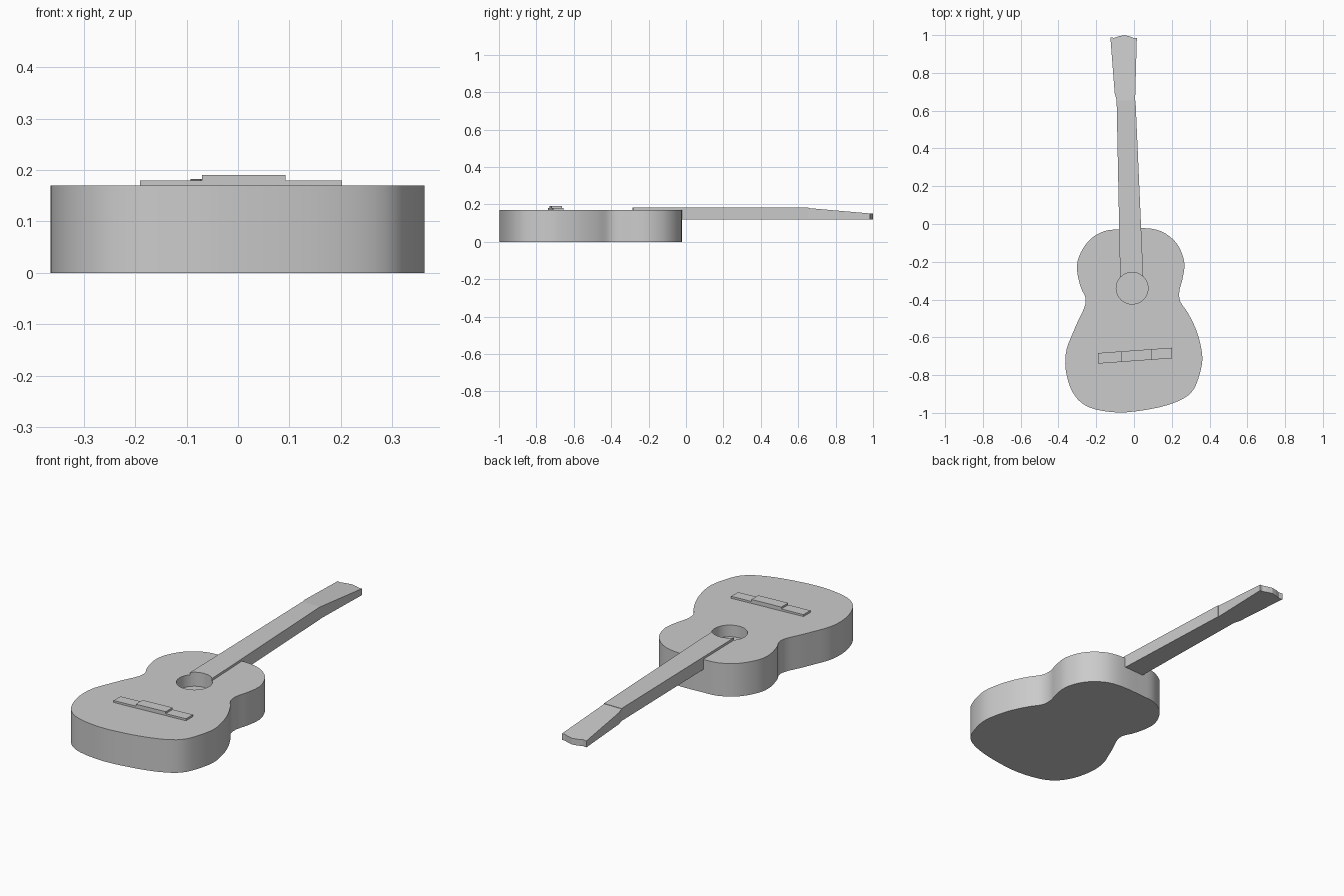
import bpy, bmesh, math
from mathutils import Vector

cube = bpy.data.objects.get("Cube")
if cube:
    bpy.data.objects.remove(cube, do_unlink=True)

GREY = (0.6, 0.6, 0.6, 1)
mat = bpy.data.materials.new("plain grey")
mat.use_nodes = True
mat.diffuse_color = GREY
mat.node_tree.nodes["Principled BSDF"].inputs["Base Color"].default_value = GREY


def prism(name, outline, bottom, top):
    """Extrude an xy outline; top may be a height or a function of y."""
    height = top if callable(top) else (lambda y: top)
    bm = bmesh.new()
    low = [bm.verts.new((x, y, bottom)) for x, y in outline]
    high = [bm.verts.new((x, y, height(y))) for x, y in outline]
    bm.faces.new(low)
    bm.faces.new(high)
    for i in range(len(outline)):
        j = (i + 1) % len(outline)
        bm.faces.new((low[i], low[j], high[j], high[i]))
    bmesh.ops.recalc_face_normals(bm, faces=bm.faces)
    mesh = bpy.data.meshes.new(name)
    bm.to_mesh(mesh)
    bm.free()
    mesh.materials.append(mat)
    obj = bpy.data.objects.new(name, mesh)
    bpy.context.collection.objects.link(obj)
    return obj


def smooth_loop(points, steps):
    """Closed Catmull-Rom curve through the points."""
    pts = [Vector(p) for p in points]
    n, out = len(pts), []
    for i in range(n):
        a, b, c, d = (pts[(i + k) % n] for k in (-1, 0, 1, 2))
        for s in range(steps):
            t = s / steps
            p = 0.5 * (2 * b + (c - a) * t + (2 * a - 5 * b + 4 * c - d) * t ** 2
                       + (3 * b - a - 3 * c + d) * t ** 3)
            out.append((p.x, p.y))
    return out


# Body: slightly uneven waisted outline
body_outline = [
    (-.075, -.028), (-.155, -.037), (-.225, -.075), (-.27, -.13), (-.298, -.195),
    (-.30, -.26), (-.28, -.34), (-.257, -.39), (-.262, -.44), (-.295, -.51),
    (-.325, -.58), (-.356, -.66), (-.364, -.74), (-.352, -.82), (-.325, -.89),
    (-.28, -.945), (-.21, -.98), (-.10, -.997), (0, -.993), (.135, -.97),
    (.24, -.935), (.305, -.89), (.34, -.82), (.362, -.72), (.35, -.63),
    (.325, -.55), (.285, -.47), (.245, -.41), (.24, -.355), (.257, -.29),
    (.267, -.21), (.245, -.135), (.205, -.08), (.14, -.037), (.055, -.022),
]
body = prism("body", smooth_loop(body_outline, 3), 0, 0.17)

# Neck with the fretboard running up to the sound hole
neck = prism("neck", [(-.073, -.30), (.05, -.30), (.008, .655), (-.092, .655)], 0.118, 0.182)

# Headstock: flares outward, thins toward the crested tip
head_outline = [
    (-.092, .655), (.006, .655), (.007, .70), (.015, .985), (0, .984), (-.02, .992),
    (-.05, 1.0), (-.08, .994), (-.105, .985), (-.125, .988), (-.102, .69),
]
prism("headstock", head_outline, 0.118, lambda y: 0.18 - 0.03 * (y - 0.655) / 0.345)

# Sound hole: shallow round recess cut through the top and the fretboard end
hole = [(-.01 + .084 * math.cos(a), -.34 + .084 * math.sin(a))
        for a in (math.tau * i / 48 for i in range(48))]
cutter = prism("sound_hole_cutter", hole, 0.11, 0.3)
cutter.hide_render = True
for obj in (body, neck):
    mod = obj.modifiers.new("sound_hole", 'BOOLEAN')
    mod.operation = 'DIFFERENCE'
    mod.solver = 'EXACT'
    mod.object = cutter
    bpy.context.view_layer.objects.active = obj
    bpy.ops.object.modifier_apply(modifier=mod.name)
bpy.data.objects.remove(cutter, do_unlink=True)


# Bridge and raised saddle, both tilted a little
def slanted_bar(name, x0, x1, top):
    mid = lambda x: -.697 + .072 * (x - .005)
    prism(name, [(x0, mid(x0) - .028), (x1, mid(x1) - .028),
                 (x1, mid(x1) + .028), (x0, mid(x0) + .028)], 0.165, top)


slanted_bar("bridge", -.19, .202, 0.18)
slanted_bar("saddle", -.07, .092, 0.19)

# Smooth curved sides, keep rims sharp
bpy.ops.object.select_all(action='DESELECT')
body.select_set(True)
bpy.context.view_layer.objects.active = body
bpy.ops.object.shade_smooth_by_angle(angle=math.radians(30))
